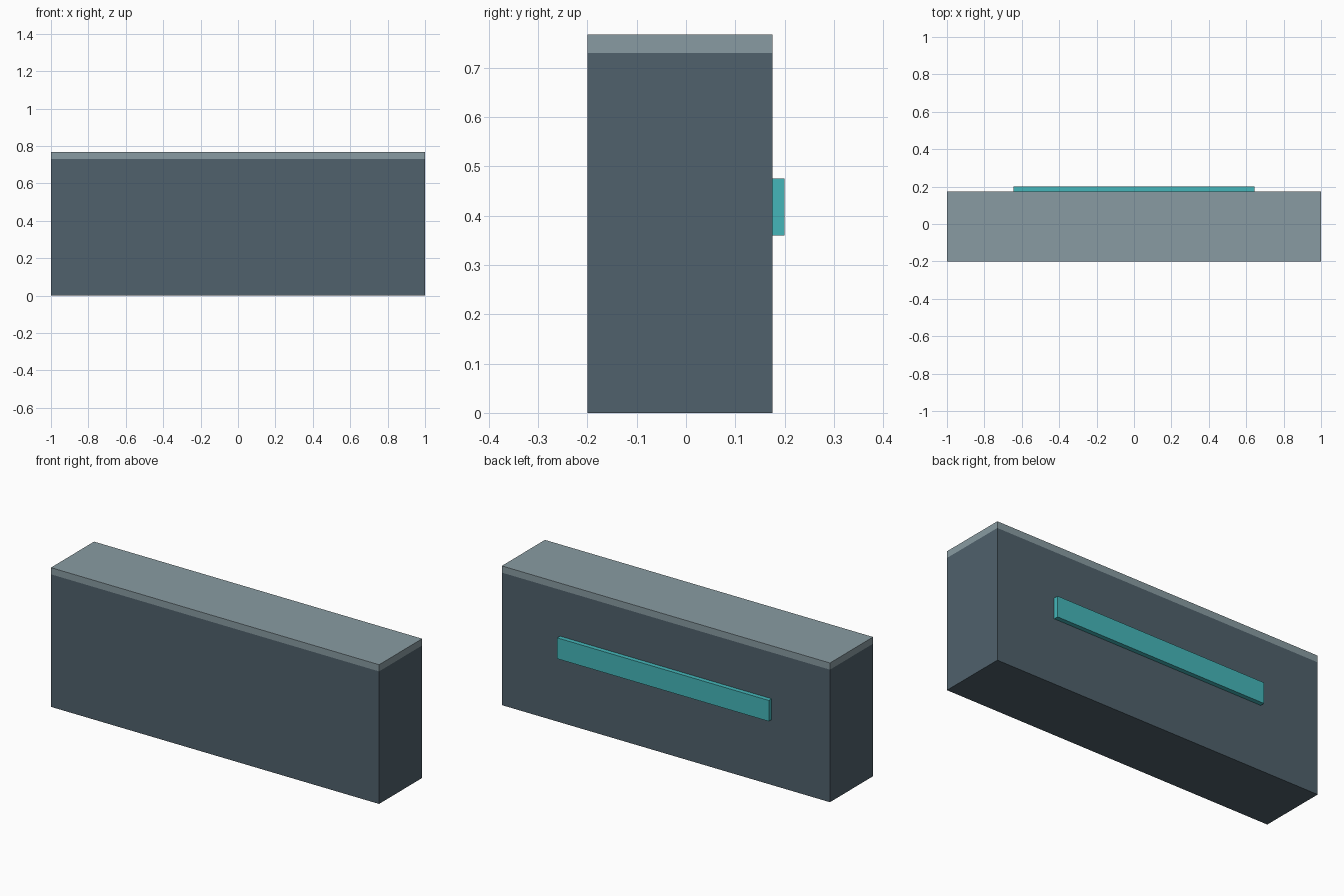
import bpy

if "Cube" in bpy.data.objects:
    bpy.data.objects.remove(bpy.data.objects["Cube"])


def material(name, rgb):
    m = bpy.data.materials.new(name)
    m.diffuse_color = (*rgb, 1.0)
    m.use_nodes = True
    m.node_tree.nodes["Principled BSDF"].inputs["Base Color"].default_value = m.diffuse_color
    return m


def box(name, lo, hi, mat):
    """Axis-aligned box between two corners."""
    centre = [(a + b) / 2 for a, b in zip(lo, hi)]
    bpy.ops.mesh.primitive_cube_add(size=1, location=centre)
    ob = bpy.context.object
    ob.name = name
    ob.scale = [b - a for a, b in zip(lo, hi)]
    bpy.ops.object.transform_apply(location=False, rotation=False, scale=True)
    ob.data.materials.append(mat)
    return ob


slate = material("slate", (0.08, 0.12, 0.15))
pale = material("pale_grey", (0.25, 0.33, 0.36))
teal = material("teal", (0.06, 0.47, 0.49))

FRONT, BACK = -0.2, 0.175

# Main counter body
box("counter_body", (-1, FRONT, 0), (1, BACK, 0.73), slate)
# Flush slab on top
box("counter_top", (-1, FRONT, 0.73), (1, BACK, 0.767), pale)
# Accent strip on the back face
box("accent_strip", (-0.645, BACK, 0.36), (0.645, 0.2, 0.475), teal)
